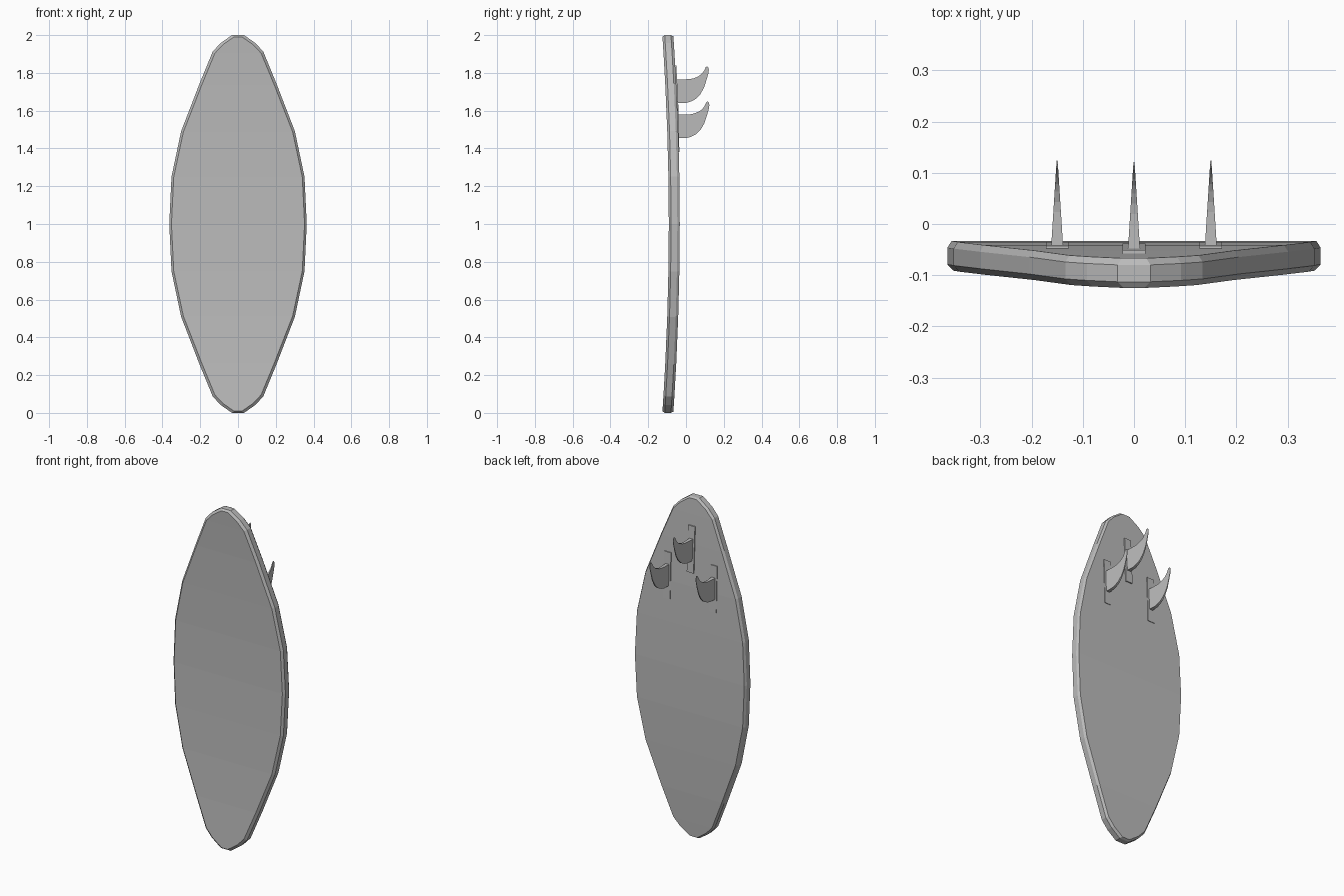
import bpy
import bmesh

if "Cube" in bpy.data.objects:
    bpy.data.objects.remove(bpy.data.objects["Cube"])

grey = bpy.data.materials.new("plain grey")
grey.use_nodes = True
COLOUR = (0.5, 0.5, 0.5, 1)
grey.diffuse_color = COLOUR
grey.node_tree.nodes["Principled BSDF"].inputs["Base Color"].default_value = COLOUR


def finish(name, bm):
    bmesh.ops.recalc_face_normals(bm, faces=bm.faces)
    mesh = bpy.data.meshes.new(name)
    bm.to_mesh(mesh)
    bm.free()
    mesh.materials.append(grey)
    obj = bpy.data.objects.new(name, mesh)
    bpy.context.collection.objects.link(obj)
    return obj


def rocker(z):
    """Back face depth along the gently bowed board."""
    return -0.033 - 0.034 * (z - 1) ** 2


# Board: loft of eight-sided sections, mirrored about the middle height
half = [(0, 0.36), (0.25, 0.348), (0.49, 0.297), (0.74, 0.2),
        (0.91, 0.13), (0.955, 0.088), (0.997, 0.028)]
stations = [(1 - d, w) for d, w in reversed(half)] + [(1 + d, w) for d, w in half[1:]]
# rail steps: depth from the back face, inset of the outline
rail = [(0, 0.009), (0.013, 0), (0.046, 0), (0.058, 0.013)]


def build_board():
    bm = bmesh.new()
    rings = []
    for z, w in stations:
        steps = [(1, d, i) for d, i in rail] + [(-1, d, i) for d, i in reversed(rail)]
        rings.append([bm.verts.new((s * (w + 0.004 - i * 0.9), rocker(z) - d,
                                    1 + (z - 1) * (1.003 - i * 0.7)))
                      for s, d, i in steps])
    for a, b in zip(rings, rings[1:]):
        for k in range(len(a)):
            n = (k + 1) % len(a)
            bm.faces.new((a[k], a[n], b[n], b[k]))
    # tip caps as strips between the two rails
    for ring in (rings[0], rings[-1]):
        for k in range(3):
            bm.faces.new((ring[k], ring[k + 1], ring[6 - k], ring[7 - k]))
    finish("board", bm)


# Fin: swept outline (y, z above base), tapering to a thin tip
lower_edge = [(-0.06, 0), (0, 0), (0.025, 0.007), (0.05, 0.02), (0.075, 0.045),
              (0.095, 0.08), (0.108, 0.12), (0.118, 0.155), (0.121, 0.175), (0.118, 0.187)]
upper_edge = [(-0.06, 0.125), (-0.005, 0.125), (0.02, 0.126), (0.04, 0.13), (0.06, 0.138),
              (0.075, 0.147), (0.088, 0.159), (0.098, 0.175), (0.105, 0.19), (0.113, 0.194)]


def build_fin(name, x, y, z):
    bm = bmesh.new()
    rings = []
    for low, up in zip(lower_edge, upper_edge):
        ring = []
        for s, (py, pz) in ((-1, low), (1, low), (1, up), (-1, up)):
            t = 0.001 + 0.0105 * (0.122 - py) / 0.167
            ring.append(bm.verts.new((x + s * t, y + py, z + pz)))
        rings.append(ring)
    for a, b in zip(rings, rings[1:]):
        for k in range(4):
            n = (k + 1) % 4
            bm.faces.new((a[k], a[n], b[n], b[k]))
    bm.faces.new(rings[0])
    bm.faces.new(rings[-1])
    finish(name, bm)


# Fin plate: thin slanted strip set into the back of the board
def build_plate(name, x, z0, z1, y0, y1):
    bm = bmesh.new()
    bmesh.ops.create_cube(bm, size=1)
    for v in bm.verts:
        top = v.co.z > 0
        depth = 0 if v.co.y > 0 else 0.012
        v.co = (x + v.co.x * 0.044, (y1 if top else y0) - depth, z1 if top else z0)
    finish(name, bm)


build_board()
for side, x in (("left", 0.15), ("right", -0.15)):
    build_fin(side + "_fin", x, 0.003, 1.455)
    build_plate(side + "_fin_plate", x, 1.38, 1.65, -0.035, -0.0425)
build_fin("centre_fin", 0, 0, 1.641)
build_plate("centre_fin_plate", 0, 1.57, 1.84, -0.038, -0.051)
